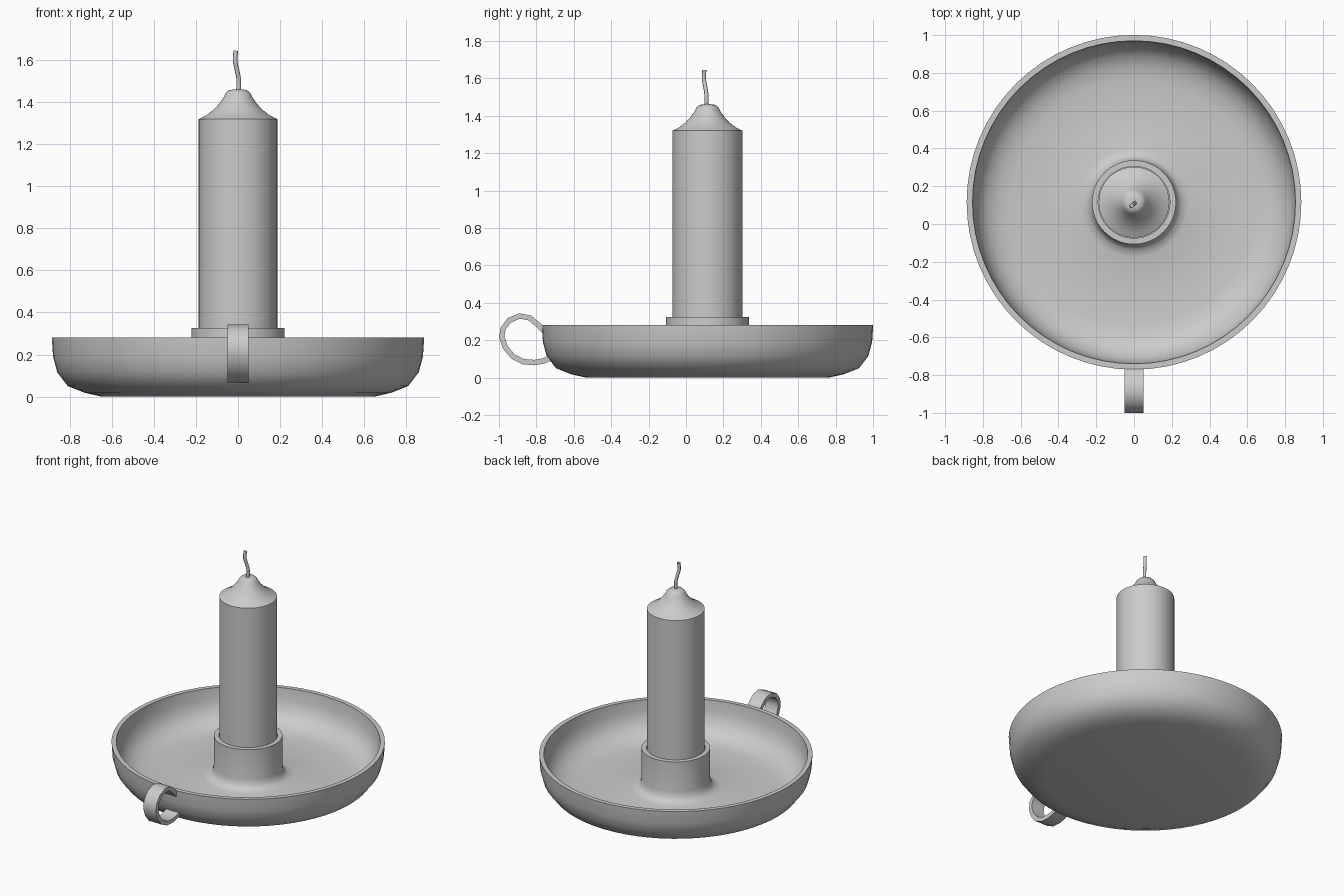
import bpy, bmesh, math
from mathutils import Vector

if "Cube" in bpy.data.objects:
    bpy.data.objects.remove(bpy.data.objects["Cube"])

CY = 0.115  # dish axis in y


def finish(name, bm, angle=40):
    bmesh.ops.recalc_face_normals(bm, faces=bm.faces)
    me = bpy.data.meshes.new(name)
    bm.to_mesh(me)
    bm.free()
    ob = bpy.data.objects.new(name, me)
    bpy.context.collection.objects.link(ob)
    bpy.ops.object.select_all(action='DESELECT')
    ob.select_set(True)
    bpy.context.view_layer.objects.active = ob
    bpy.ops.object.shade_smooth_by_angle(angle=math.radians(angle))
    return ob


def lathe(name, profile, n=64):
    bm = bmesh.new()
    vs = [bm.verts.new((r, CY, z)) for r, z in profile]
    es = [bm.edges.new(p) for p in zip(vs, vs[1:])]
    bmesh.ops.spin(bm, geom=vs + es, cent=(0, CY, 0), axis=(0, 0, 1),
                   angle=math.tau, steps=n, use_duplicate=False)
    bmesh.ops.remove_doubles(bm, verts=bm.verts, dist=1e-5)
    return finish(name, bm)


# Dish with raised candle socket, one revolved profile
lathe("dish", [
    (0, 0), (0.65, 0), (0.73, 0.018), (0.81, 0.05), (0.86, 0.115),
    (0.88, 0.19), (0.886, 0.28), (0.855, 0.28), (0.848, 0.20),
    (0.825, 0.13), (0.78, 0.08), (0.72, 0.052), (0.65, 0.04),
    (0.29, 0.04), (0.25, 0.052), (0.23, 0.075), (0.222, 0.11),
    (0.222, 0.325), (0.19, 0.325), (0.19, 0.04), (0, 0.04)])

# Candle with concave shoulder and small rounded tip
lathe("candle", [
    (0, 0.045), (0.187, 0.045), (0.187, 1.32), (0.152, 1.337),
    (0.118, 1.363), (0.09, 1.393), (0.07, 1.422), (0.058, 1.445),
    (0.045, 1.457), (0.025, 1.461), (0, 1.462)])


# Finger loop: flat strap following a teardrop path in the yz plane
ctrl = [(-0.755, 0.245), (-0.785, 0.277), (-0.835, 0.319), (-0.89, 0.329),
        (-0.945, 0.306), (-0.978, 0.262), (-0.985, 0.215), (-0.965, 0.16),
        (-0.925, 0.112), (-0.87, 0.085), (-0.81, 0.08), (-0.765, 0.088),
        (-0.73, 0.102)]
path = [Vector((0, y, z)) for y, z in ctrl]
bm = bmesh.new()
rings = []
for i, p in enumerate(path):
    t = (path[min(i + 1, len(path) - 1)] - path[max(i - 1, 0)]).normalized()
    nrm = Vector((0, -t.z, t.y)) * 0.0145
    side = Vector((0.05, 0, 0))
    rings.append([bm.verts.new(p + a * side + b * nrm)
                  for a, b in ((1, 1), (-1, 1), (-1, -1), (1, -1))])
for a, b in zip(rings, rings[1:]):
    for k in range(4):
        bm.faces.new((a[k], a[(k + 1) % 4], b[(k + 1) % 4], b[k]))
bm.faces.new(rings[0])
bm.faces.new(rings[-1])
finish("finger_loop", bm)

# Wick: wavy thin tube
cu = bpy.data.curves.new("wick", 'CURVE')
cu.dimensions = '3D'
cu.bevel_depth = 0.011
cu.bevel_resolution = 2
cu.resolution_u = 6
cu.use_fill_caps = True
pts = [(0, 0.107, 1.44), (0.004, 0.11, 1.5), (-0.004, 0.104, 1.55),
       (-0.013, 0.096, 1.595), (-0.011, 0.098, 1.645)]
sp = cu.splines.new('BEZIER')
sp.bezier_points.add(len(pts) - 1)
for bp, co in zip(sp.bezier_points, pts):
    bp.co = co
    bp.handle_left_type = bp.handle_right_type = 'AUTO'
wick = bpy.data.objects.new("wick", cu)
bpy.context.collection.objects.link(wick)
